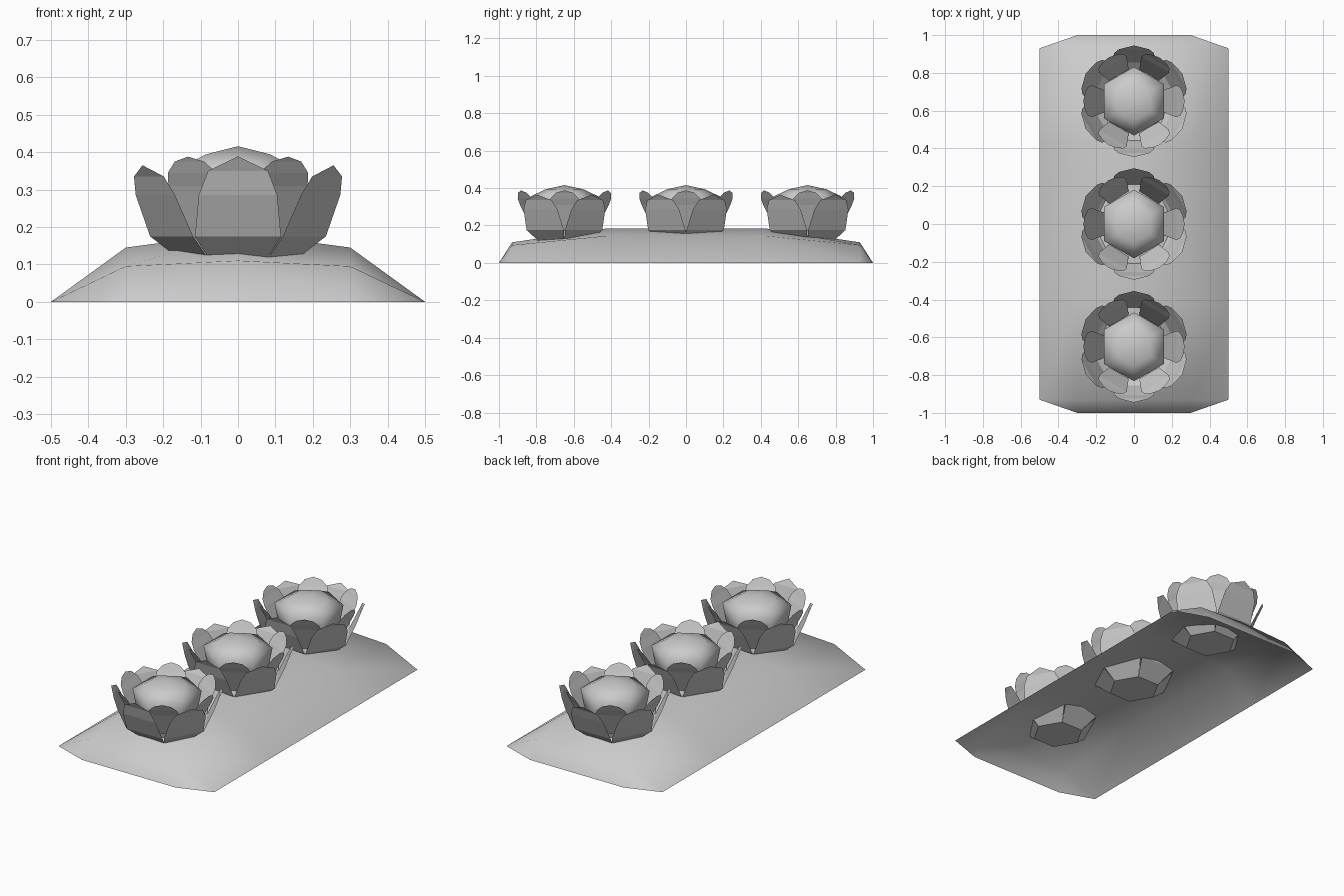
import bpy, bmesh, math
from mathutils import Matrix, Vector

cube = bpy.data.objects.get("Cube")
if cube:
    bpy.data.objects.remove(cube, do_unlink=True)

grey = bpy.data.materials.new("plain_grey")
grey.use_nodes = True
GREY = (0.6, 0.6, 0.6, 1)
grey.diffuse_color = GREY
grey.node_tree.nodes["Principled BSDF"].inputs["Base Color"].default_value = GREY


def finish(bm, name, smooth=False):
    """Turn a bmesh into a named object."""
    bmesh.ops.remove_doubles(bm, verts=bm.verts, dist=0.0005)
    bmesh.ops.recalc_face_normals(bm, faces=bm.faces)
    mesh = bpy.data.meshes.new(name)
    bm.to_mesh(mesh)
    bm.free()
    mesh.materials.append(grey)
    mesh.polygons.foreach_set("use_smooth", [smooth] * len(mesh.polygons))
    obj = bpy.data.objects.new(name, mesh)
    bpy.context.collection.objects.link(obj)
    return obj


# Mound: an open sheet, rows of (y, shoulder height, crown height)
def make_mound():
    bm = bmesh.new()
    grid = []
    for y, shoulder, crown in ((-0.93, 0.095, 0.11), (-0.42, 0.145, 0.185),
                               (0.42, 0.145, 0.185), (0.93, 0.095, 0.11)):
        points = ((-0.5, 0), (-0.3, shoulder), (0, crown), (0.3, shoulder), (0.5, 0))
        grid.append([bm.verts.new((x, y, z)) for x, z in points])
    for a, b in zip(grid, grid[1:]):
        for i in range(4):
            bm.faces.new((a[i], a[i + 1], b[i + 1], b[i]))
    # sloping ends with clipped corners
    for row, y in ((grid[0], -1), (grid[-1], 1)):
        foot = [bm.verts.new((x, y, 0)) for x in (-0.3, 0, 0.3)]
        bm.faces.new((row[0], row[1], foot[0]))
        bm.faces.new((row[1], row[2], foot[1], foot[0]))
        bm.faces.new((row[2], row[3], foot[2], foot[1]))
        bm.faces.new((row[3], row[4], foot[2]))
    finish(bm, "mound", True)


# Petal profiles: (distance from centre, height, half width), ending in a tip
OUTER = ((0.12, 0.10, 0.069), (0.205, 0.175, 0.115), (0.255, 0.285, 0.105),
         (0.275, 0.335, 0.08), (0.295, 0.365, 0))
INNER = ((0.16, 0.17, 0.06), (0.225, 0.31, 0.085), (0.245, 0.345, 0.075),
         (0.26, 0.375, 0.045), (0.268, 0.388, 0))


def add_petal(bm, profile, angle, lift=0):
    turn = Matrix.Rotation(angle, 3, 'Z')
    previous = None
    for r, z, half in profile:
        z += lift * max(0, z - 0.285)
        sides = (-half, half) if half else (0,)
        row = [bm.verts.new(turn @ Vector((r, s, z))) for s in sides]
        if previous:
            bm.faces.new(previous + row[::-1])
        previous = row


def make_flower(label, y):
    # outer petals, the front one standing a little taller, and the cup floor
    bm = bmesh.new()
    for k in range(6):
        add_petal(bm, OUTER, math.radians(60 * k - 90), 0.3 if k == 0 else 0)
    r, z, half = OUTER[0]
    corner = math.hypot(r, half)
    bm.faces.new([bm.verts.new((corner * math.cos(a), corner * math.sin(a), z))
                  for a in (math.radians(60 * k) for k in range(6))])
    outer = finish(bm, label + "_outer_petals")

    # inner petals, set in the gaps
    bm = bmesh.new()
    for k in range(6):
        add_petal(bm, INNER, math.radians(60 * k))
    inner = finish(bm, label + "_inner_petals")

    # six-sided domed heart
    bm = bmesh.new()
    rings = []
    for r, z in ((0.13, 0.12), (0.165, 0.26), (0.182, 0.355), (0.1, 0.394)):
        rings.append([bm.verts.new((r * math.cos(a), r * math.sin(a), z))
                      for a in (math.radians(60 * k + 30) for k in range(6))])
    for a, b in zip(rings, rings[1:]):
        for i in range(6):
            j = (i + 1) % 6
            bm.faces.new((a[i], a[j], b[j], b[i]))
    peak = bm.verts.new((0, 0, 0.416))
    for i in range(6):
        bm.faces.new((rings[-1][i], rings[-1][(i + 1) % 6], peak))
    heart = finish(bm, label + "_heart", True)

    for obj in (outer, inner, heart):
        obj.location.y = y


make_mound()
for label, y in (("front_flower", -0.65), ("middle_flower", 0), ("back_flower", 0.65)):
    make_flower(label, y)
